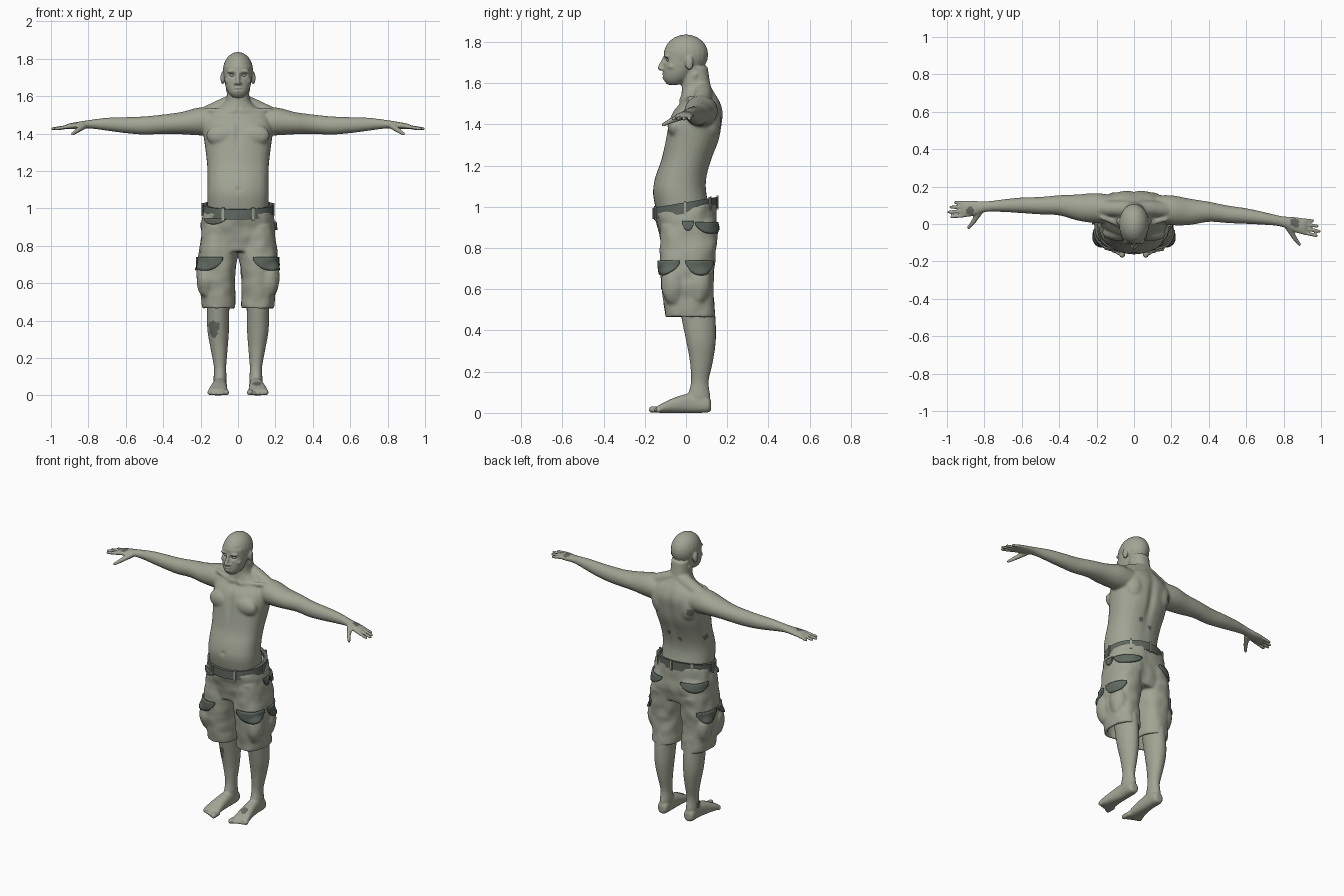
import bpy, bmesh, math
from mathutils import Vector, noise
from mathutils.bvhtree import BVHTree

cube = bpy.data.objects.get("Cube")
if cube:
    bpy.data.objects.remove(cube, do_unlink=True)

def material(name, rgb):
    mat = bpy.data.materials.new(name)
    mat.use_nodes = True
    mat.diffuse_color = (*rgb, 1)
    shader = next(n for n in mat.node_tree.nodes if n.type == 'BSDF_PRINCIPLED')
    shader.inputs["Base Color"].default_value = (*rgb, 1)
    return mat

GREY = material("grey_green", (.355, .374, .296))
DARK = material("dark_green", (.115, .138, .117))
BLOTCH = material("blotch_grey", (.13, .14, .12))

def cover(bm, rings):
    """Closed skin over a row of rings of points."""
    rings = [[bm.verts.new(p) for p in ring] for ring in rings]
    for low, high in zip(rings, rings[1:]):
        for k in range(len(low)):
            bm.faces.new((low[k - 1], low[k], high[k], high[k - 1]))
    bm.faces.new(rings[0])
    bm.faces.new(rings[-1])

def spline(a, b, c, d, t):
    return (b * 2 + (c - a) * t + (a * 2 - b * 5 + c * 4 - d) * t**2
            + (b * 3 - a - c * 3 + d) * t**3) * .5

def loft(bm, axis, rows, side=1, power=2, sub=4, n=32):
    """Oval sections: position, two centres, two radii."""
    last = len(rows) - 1
    sections = []
    for i in range(last):
        near = [Vector(rows[min(max(k, 0), last)]) for k in range(i - 1, i + 3)]
        sections += [spline(*near, s / sub) for s in range(sub)]
    rings = []
    for t, cu, cv, ru, rv in sections + [rows[-1]]:
        ring = []
        for k in range(n):
            c, s = math.cos(math.tau * k / n), math.sin(math.tau * k / n)
            u = cu + ru * math.copysign(abs(c) ** (2 / power), c)
            v = cv + rv * math.copysign(abs(s) ** (2 / power), s)
            x, y, z = {'x': (t, u, v), 'y': (u, t, v), 'z': (u, v, t)}[axis]
            ring.append((x * side, y, z))
        rings.append(ring)
    cover(bm, rings)

def blob(bm, centre, radii, side=1):
    x, y, z = centre
    angles = [math.pi * (i + .2) / 12.4 for i in range(13)]
    loft(bm, 'z', [(z - radii[2] * math.cos(a), x, y, radii[0] * math.sin(a),
                    radii[1] * math.sin(a)) for a in angles], side, sub=1, n=20)

def limb(bm, a, b, ra, rb, side=1):
    """Tapered capsule from a to b."""
    a, b = (Vector((p[0] * side, *p[1:])) for p in (a, b))
    turn = (b - a).to_track_quat('Z', 'Y')
    rings = []
    for end, r, start in ((a, ra, -90), (b, rb, 0)):
        for step in range(7):
            lat = math.radians((start + step * 15) * .96)
            rings.append([end + turn @ Vector((r * math.cos(lat) * math.cos(math.tau * k / 16),
                                               r * math.cos(lat) * math.sin(math.tau * k / 16),
                                               r * math.sin(lat))) for k in range(16)])
    cover(bm, rings)

def make_object(name, bm, *mats):
    bmesh.ops.recalc_face_normals(bm, faces=bm.faces[:])
    mesh = bpy.data.meshes.new(name)
    bm.to_mesh(mesh)
    bm.free()
    for mat in mats:
        mesh.materials.append(mat)
    obj = bpy.data.objects.new(name, mesh)
    bpy.context.scene.collection.objects.link(obj)
    return obj

def fuse(obj, voxel, rounds, shape):
    """Merge overlapping volumes into one soft skin, then move its points by a rule."""
    remesh = obj.modifiers.new("fuse", 'REMESH')
    remesh.mode, remesh.voxel_size = 'VOXEL', voxel
    soften = obj.modifiers.new("soften", 'SMOOTH')
    soften.factor, soften.iterations = .5, rounds
    mats = list(obj.data.materials)
    mesh = bpy.data.meshes.new_from_object(obj.evaluated_get(bpy.context.evaluated_depsgraph_get()))
    obj.modifiers.clear()
    obj.data = mesh
    mesh.materials.clear()
    for mat in mats:
        mesh.materials.append(mat)
    pairs = [(v.co.copy(), v.normal.copy()) for v in mesh.vertices]
    mesh.vertices.foreach_set("co", [c for p, normal in pairs for c in shape(p, normal)])
    mesh.update()
    mesh.shade_smooth()

# Body: torso, neck and head
bm = bmesh.new()
loft(bm, 'z', [(.92, 0, 0, .16, .13), (1.06, 0, -.03, .165, .13), (1.14, 0, -.025, .163, .125),
               (1.23, 0, .003, .165, .122), (1.32, 0, .03, .175, .13), (1.4, 0, .045, .185, .13),
               (1.46, 0, .058, .18, .122), (1.51, 0, .07, .155, .095), (1.55, 0, .06, .09, .082),
               (1.59, 0, .05, .062, .07), (1.68, 0, .04, .058, .065)], power=2.3)
loft(bm, 'z', [(1.592, 0, -.062, .028, .026), (1.615, 0, -.05, .05, .058), (1.65, 0, -.038, .066, .073),
               (1.7, 0, -.022, .074, .086), (1.76, 0, -.01, .076, .096)], power=2.2)
blob(bm, (0, 0, 1.738), (.081, .108, .098))
limb(bm, (0, -.108, 1.72), (0, -.126, 1.673), .008, .012)
blob(bm, (0, -.104, 1.643), (.024, .013, .007))
blob(bm, (0, -.102, 1.628), (.02, .013, .007))
blob(bm, (0, -.083, 1.604), (.02, .014, .013))
for s in (-1, 1):
    # Brow, nostril, ear, cheek and neck muscle
    blob(bm, (.03, -.092, 1.732), (.03, .017, .009), s)
    blob(bm, (.012, -.116, 1.668), (.009, .011, .008), s)
    blob(bm, (.082, .016, 1.697), (.012, .02, .034), s)
    blob(bm, (.045, -.065, 1.68), (.026, .026, .018), s)
    limb(bm, (.015, -.02, 1.52), (.05, .045, 1.64), .014, .016, s)
    # Chest, shoulder blade, collarbone and shoulder slope
    blob(bm, (.085, -.045, 1.39), (.085, .045, .06), s)
    blob(bm, (.1, .125, 1.42), (.06, .045, .09), s)
    limb(bm, (.03, -.02, 1.515), (.17, .035, 1.525), .014, .014, s)
    limb(bm, (.02, .08, 1.57), (.19, .085, 1.495), .045, .042, s)
    # Arm and palm
    loft(bm, 'x', [(.08, .08, 1.46, .07, .07), (.2, .085, 1.465, .08, .075), (.3, .088, 1.456, .07, .06),
                   (.4, .1, 1.45, .054, .052), (.5, .098, 1.443, .047, .049), (.6, .1, 1.445, .042, .043),
                   (.7, .098, 1.45, .034, .035), (.79, .093, 1.45, .028, .023), (.87, .083, 1.442, .042, .018),
                   (.91, .08, 1.438, .042, .014), (.922, .08, 1.437, .034, .009)], s)
    # Fingers and thumb
    for i, tip in enumerate((.975, .99, .98, .955)):
        limb(bm, (.9, .047 + .022 * i, 1.438), (tip, .038 + .026 * i, 1.426), .0105, .0085, s)
    limb(bm, (.825, .066, 1.44), (.86, .01, 1.415), .018, .0125, s)
    limb(bm, (.86, .01, 1.415), (.885, -.02, 1.398), .0125, .009, s)
    # Lower leg, foot and toes
    loft(bm, 'z', [(.03, .096, .07, .03, .045), (.08, .096, .064, .035, .054), (.15, .096, .067, .033, .043),
                   (.25, .101, .075, .046, .056), (.35, .106, .073, .058, .072),
                   (.47, .106, .06, .06, .083), (.6, .106, .045, .065, .085)], s)
    loft(bm, 'y', [(.122, .096, .035, .02, .02), (.105, .096, .04, .034, .038), (.03, .096, .048, .036, .048),
                   (-.05, .102, .038, .044, .038), (-.11, .107, .024, .052, .024),
                   (-.14, .107, .016, .05, .015)], s, 2.4)
    for i in range(5):
        r = .011 if i else .016
        limb(bm, (.065 + .022 * i, -.12, .016), (.063 + .022 * i, -.165 + .01 * i, r), r, r, s)

# Hollows: eye sockets, mouth line, breastbone, spine and navel
HOLLOWS = [((-.031, -.105, 1.712), (.018, .03, .011), .017), ((.031, -.105, 1.712), (.018, .03, .011), .017),
           ((0, -.115, 1.636), (.022, .02, .003), .006), ((0, -.09, 1.4), (.014, .06, .08), .012),
           ((0, .17, 1.33), (.022, .08, .17), -.014), ((0, -.15, 1.1), (.01, .04, .011), .012)]

def shape_body(p, normal):
    x, y, z = p
    if abs(x) < .1 and z > 1:
        for (cx, cy, cz), (sx, sy, sz), push in HOLLOWS:
            y += push * math.exp(-((x - cx) / sx)**2 - ((p.y - cy) / sy)**2 - ((z - cz) / sz)**2)
    # The left arm reaches further forward, and the soles are flat
    return x, y - .115 * max(0, x - .1), max(z, 0)

body = make_object("body", bm, GREY, BLOTCH)
fuse(body, .006, 2, shape_body)

# Soften the muscles while hands, feet and face stay crisp
trunk = body.vertex_groups.new(name="trunk")
trunk.add([v.index for v in body.data.vertices
           if abs(v.co.x) < .75 and .13 < v.co.z < 1.57], 1, 'REPLACE')
soften = body.modifiers.new("soften_trunk", 'SMOOTH')
soften.factor, soften.iterations, soften.vertex_group = .5, 12, "trunk"

# Dark blotches on the skin
SPOTS = [((-.13, .01, .37), .032), ((-.137, .01, .34), .028), ((-.13, .055, .1), .022), ((-.14, .16, 1.4), .024),
         ((-.035, .12, 1.18), .02), ((-.165, .02, 1.2), .022), ((.045, .13, 1.21), .022),
         ((.1, -.08, .06), .026), ((-.875, .07, 1.46), .022), ((.86, .005, 1.46), .024)]
for face in body.data.polygons:
    c = face.center
    for centre, radius in SPOTS:
        if abs(c.x - centre[0]) < .05 and (c - Vector(centre)).length < radius * (1 + .35 * noise.noise(c * 60)):
            face.material_index = 1

# Eyes
bm = bmesh.new()
for s in (-1, 1):
    blob(bm, (.031, -.082, 1.711), (.014, .013, .008), s)
make_object("eyes", bm, GREY).data.shade_smooth()

# Shorts with hollow leg openings, seat and side pockets
bm = bmesh.new()
loft(bm, 'z', [(.77, 0, .01, .17, .12), (.85, 0, .012, .196, .138), (.94, 0, .002, .194, .146),
               (1, 0, -.004, .183, .15)], power=2.4)
for s in (-1, 1):
    loft(bm, 'z', [(.92, .1, .005, .09, .13), (.82, .105, .012, .098, .137), (.74, .109, .006, .104, .134),
                   (.62, .114, .006, .096, .126), (.52, .106, .015, .09, .12), (.465, .104, .02, .088, .12),
                   (.465, .104, .02, .072, .104), (.57, .106, .02, .07, .1)], s, 2.4, sub=1)
    blob(bm, (.085, .075, .87), (.09, .08, .1), s)
    for y in (-.06, .06):
        blob(bm, (.165, y, .63), (.058, .062, .11), s)

def shape_shorts(p, normal):
    """Cloth folds, and a waist that dips at the front."""
    p = p + normal * .005 * noise.noise(p * 17)
    return p.x, p.y, p.z + .17 * p.y * min(1, max(0, (p.z - .85) / .13))

shorts = make_object("shorts", bm, GREY)
fuse(shorts, .007, 6, shape_shorts)
cloth = BVHTree.FromPolygons([v.co.copy() for v in shorts.data.vertices],
                             [f.vertices[:] for f in shorts.data.polygons])

def flap(name, side, middle, half, top, drop):
    """Rounded pocket flap lying on the cloth."""
    bm = bmesh.new()
    rows = []
    for i in range(17):
        u = i / 8 - 1
        a = math.radians(middle + half * u)
        out = Vector((side * math.cos(a), math.sin(a), 0))
        rows.append([])
        for j in range(6):
            start = Vector((side * .11, .01, top - drop * (1 - .8 * abs(u) ** 2.5) * j / 5)) + out * .5
            hit = cloth.ray_cast(start, -out)[0] or start - out * .4
            rows[-1].append(bm.verts.new(hit + out * .005))
    for a, b in zip(rows, rows[1:]):
        for j in range(5):
            bm.faces.new((a[j], b[j], b[j + 1], a[j + 1]))
    obj = make_object(name, bm, DARK)
    obj.data.shade_smooth()
    thick = obj.modifiers.new("thickness", 'SOLIDIFY')
    thick.thickness, thick.offset = .012, 0

for s, label in ((-1, "right"), (1, "left")):
    flap(label + "_front_thigh_flap", s, -62, 40, .74, .072)
    flap(label + "_rear_thigh_flap", s, 30, 36, .74, .072)
    flap(label + "_seat_flap", s, 65, 42, .925, .055)
flap("right_front_pocket", -1, -80, 26, .945, .03)
flap("left_hip_pocket", 1, 0, 18, .93, .045)

def band(name, start, end, steps, inner, outer, rise, mat):
    """Strip around the waist, tilted down at the front."""
    rings = []
    for k in range(steps + 1):
        a = start + (end - start) * k / steps
        rings.append([])
        for grow, up in ((inner, -rise), (outer, -rise), (outer, rise), (inner, rise)):
            y = (.148 + grow) * math.sin(a) - .005
            rings[-1].append(((.18 + grow) * math.cos(a), y, .995 + .17 * y + up))
    bm = bmesh.new()
    cover(bm, rings)
    make_object(name, bm, mat)

# Belt and belt loops
band("belt", 0, math.tau, 72, -.012, .009, .027, DARK)
for i, degrees in enumerate((-115, -65, 0, 50, 90, 130, 180)):
    a = math.radians(degrees)
    band(f"belt_loop_{i + 1}", a - .035, a + .035, 2, .005, .015, .034, GREY)
